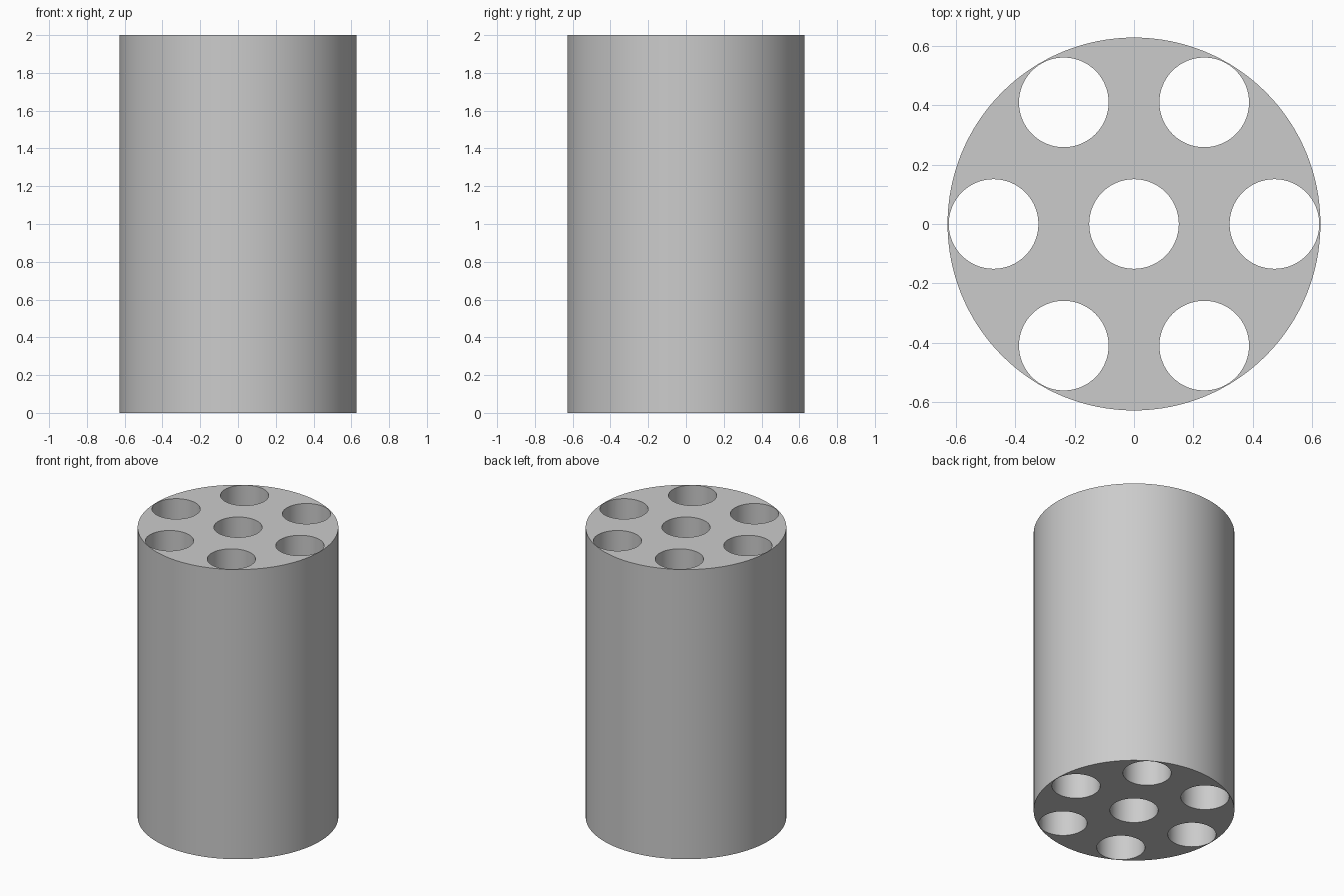
import bpy
from math import cos, sin, pi, radians

cube = bpy.data.objects.get("Cube")
if cube:
    bpy.data.objects.remove(cube, do_unlink=True)

HEIGHT = 2.0
BODY_RADIUS = 0.628
HOLE_RADIUS = 0.151
RING_RADIUS = 0.473

grey = bpy.data.materials.new("plain grey")
grey.use_nodes = True
grey.diffuse_color = (0.6, 0.6, 0.6, 1)
grey.node_tree.nodes["Principled BSDF"].inputs["Base Color"].default_value = grey.diffuse_color


def cylinder(name, radius, height, sides, x=0, y=0):
    bpy.ops.mesh.primitive_cylinder_add(vertices=sides, radius=radius, depth=height,
                                        location=(x, y, HEIGHT / 2))
    obj = bpy.context.object
    obj.name = name
    obj.data.materials.append(grey)
    return obj


# Solid round body
body = cylinder("perforated_cylinder", BODY_RADIUS, HEIGHT, 128)

# Centre bore and a ring of six, all running right through
centres = [(0, 0)] + [(RING_RADIUS * cos(i * pi / 3), RING_RADIUS * sin(i * pi / 3))
                      for i in range(6)]
for x, y in centres:
    cutter = cylinder("bore_cutter", HOLE_RADIUS, HEIGHT + 0.2, 64, x, y)
    cutter.hide_render = True
    bore = body.modifiers.new("bore", "BOOLEAN")
    bore.operation = "DIFFERENCE"
    bore.solver = "EXACT"
    bore.object = cutter
    bpy.context.view_layer.objects.active = body
    bpy.ops.object.modifier_apply(modifier=bore.name)
    bpy.data.objects.remove(cutter, do_unlink=True)

# Smooth walls with crisp rims
bpy.ops.object.select_all(action="DESELECT")
body.select_set(True)
bpy.context.view_layer.objects.active = body
bpy.ops.object.shade_smooth_by_angle(angle=radians(30))
